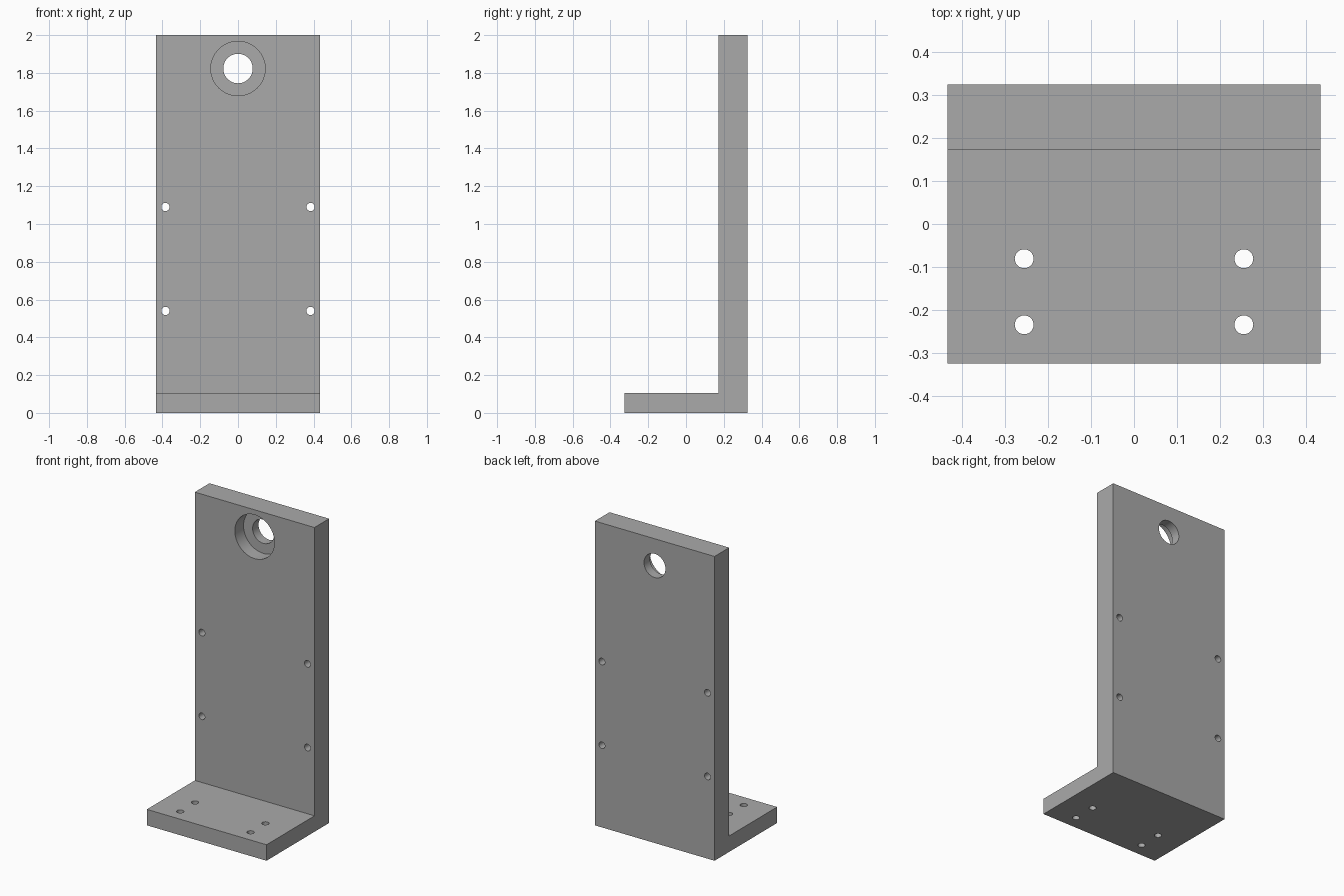
import bpy, bmesh, math
from mathutils import Matrix, Vector

cube = bpy.data.objects.get("Cube")
if cube:
    bpy.data.objects.remove(cube, do_unlink=True)

HALF_W, DEPTH, HEIGHT = 0.435, 0.325, 2.0
WALL_Y, FOOT_Z = 0.173, 0.105

grey = bpy.data.materials.new("machined grey")
grey.use_nodes = True
colour = (0.4, 0.4, 0.4, 1)
grey.diffuse_color = colour
grey.node_tree.nodes["Principled BSDF"].inputs["Base Color"].default_value = colour


def make_object(name, bm):
    bmesh.ops.recalc_face_normals(bm, faces=bm.faces)
    mesh = bpy.data.meshes.new(name)
    bm.to_mesh(mesh)
    bm.free()
    mesh.materials.append(grey)
    obj = bpy.data.objects.new(name, mesh)
    bpy.context.collection.objects.link(obj)
    return obj


# L-shaped side profile extruded across the width
bm = bmesh.new()
profile = [(-DEPTH, 0), (DEPTH, 0), (DEPTH, HEIGHT),
           (WALL_Y, HEIGHT), (WALL_Y, FOOT_Z), (-DEPTH, FOOT_Z)]
face = bm.faces.new([bm.verts.new((-HALF_W, y, z)) for y, z in profile])
side = bmesh.ops.extrude_face_region(bm, geom=[face])["geom"]
bmesh.ops.translate(bm, vec=(2 * HALF_W, 0, 0),
                    verts=[v for v in side if isinstance(v, bmesh.types.BMVert)])
bracket = make_object("angle_bracket", bm)


def drill(name, centre, radius, length, along_y, segments):
    """Cut a round hole through the bracket, along y or z."""
    bm = bmesh.new()
    turn = Matrix.Rotation(math.pi / 2, 4, "X") if along_y else Matrix()
    bmesh.ops.create_cone(bm, cap_ends=True, segments=segments, radius1=radius,
                          radius2=radius, depth=length,
                          matrix=Matrix.Translation(Vector(centre)) @ turn)
    cutter = make_object(name, bm)
    cutter.hide_render = True
    mod = bracket.modifiers.new(name, "BOOLEAN")
    mod.operation, mod.solver, mod.object = "DIFFERENCE", "EXACT", cutter
    bpy.context.view_layer.objects.active = bracket
    bpy.ops.object.modifier_apply(modifier=name)
    bpy.data.objects.remove(cutter, do_unlink=True)


# Counterbored hole near the top of the wall
BORE_Z, BORE_DEPTH = 1.823, 0.09
drill("counterbore", (0, WALL_Y, BORE_Z), 0.144, 2 * BORE_DEPTH, True, 64)
drill("through_bore", (0, 0.25, BORE_Z), 0.078, 0.4, True, 64)

# Mirrored mounting holes in the wall and the foot
for x in (-1, 1):
    for z in (0.54, 1.09):
        drill("wall_hole", (x * 0.384, 0.25, z), 0.022, 0.4, True, 32)
    for y in (-0.235, -0.081):
        drill("foot_hole", (x * 0.256, y, 0.05), 0.022, 0.4, False, 32)

# Smooth hole walls, crisp edges
bpy.ops.object.select_all(action="DESELECT")
bracket.select_set(True)
bpy.context.view_layer.objects.active = bracket
bpy.ops.object.shade_smooth_by_angle(angle=math.radians(30))
